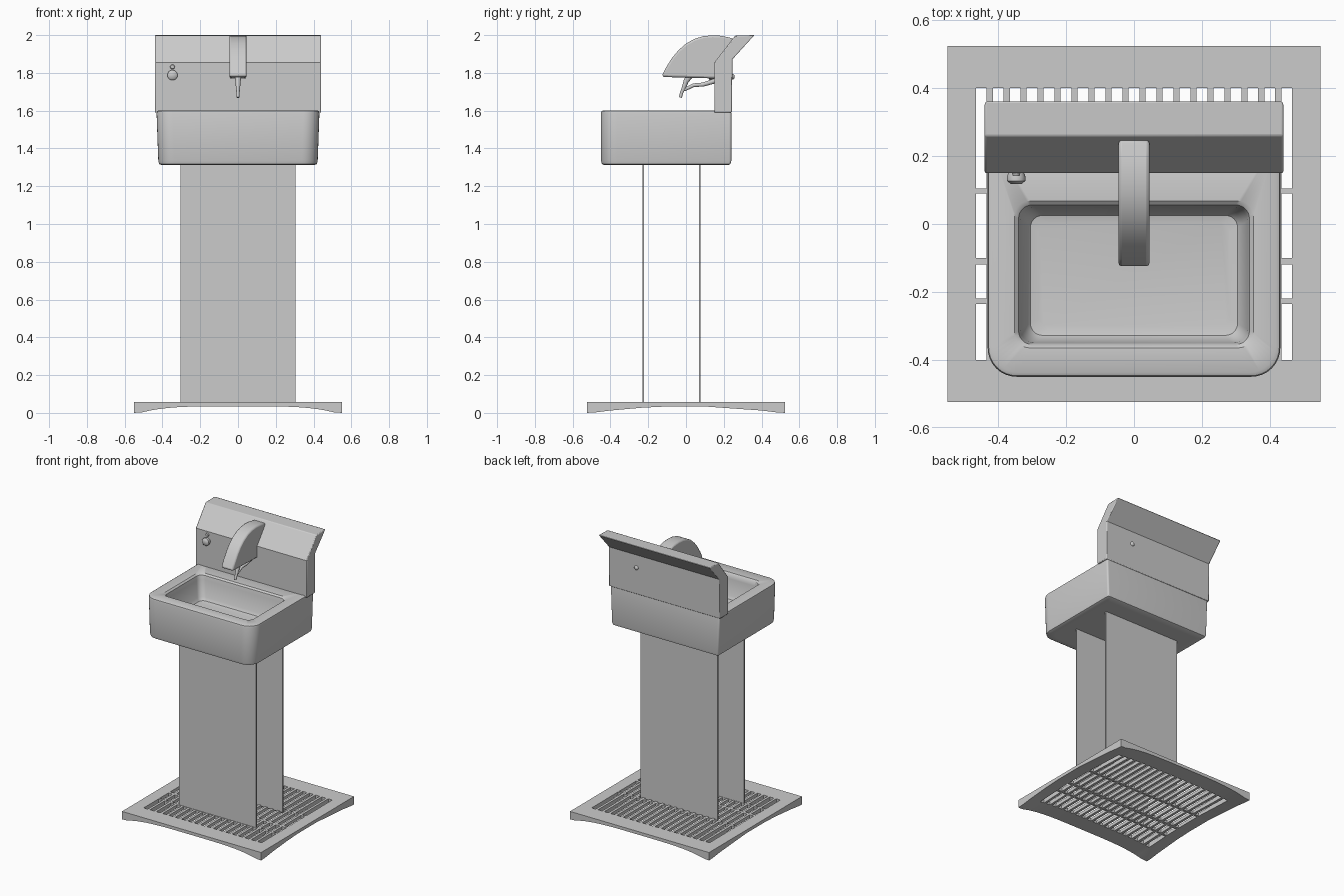
import bpy, bmesh, math
from mathutils import Vector

if "Cube" in bpy.data.objects:
    bpy.data.objects.remove(bpy.data.objects["Cube"])


def finish(name, bm, bevel=0.0, angle=35, segments=2):
    bmesh.ops.recalc_face_normals(bm, faces=bm.faces)
    me = bpy.data.meshes.new(name)
    bm.to_mesh(me)
    bm.free()
    ob = bpy.data.objects.new(name, me)
    bpy.context.collection.objects.link(ob)
    if bevel:
        mod = ob.modifiers.new("soft_edges", 'BEVEL')
        mod.width, mod.segments, mod.limit_method = bevel, segments, 'ANGLE'
        mod.angle_limit = math.radians(50)
    bpy.ops.object.select_all(action='DESELECT')
    bpy.context.view_layer.objects.active = ob
    ob.select_set(True)
    bpy.ops.object.shade_smooth_by_angle(angle=math.radians(angle))
    return ob


def box(name, x, y, z, bevel=0.0):
    bm = bmesh.new()
    bmesh.ops.create_cube(bm, size=1)
    for v in bm.verts:
        v.co = [r[0] + (c + 0.5) * (r[1] - r[0]) for c, r in zip(v.co, (x, y, z))]
    return finish(name, bm, bevel)


def extrude_yz(name, profile, x0, x1, bevel):
    """Side profile of (y, z) points swept along x."""
    bm = bmesh.new()
    face = bm.faces.new([bm.verts.new((x0, y, z)) for y, z in profile])
    new = bmesh.ops.extrude_face_region(bm, geom=[face])["geom"]
    for v in new:
        if isinstance(v, bmesh.types.BMVert):
            v.co.x = x1
    return finish(name, bm, bevel)


def rounded_rect(hx, y0, y1, rf, rb, z, n=8):
    """Ring with front corner radius rf and back corner radius rb."""
    pts = []
    for sx, y, sy, r, a in ((1, y1, -1, rb, 0), (-1, y1, -1, rb, 90),
                            (-1, y0, 1, rf, 180), (1, y0, 1, rf, 270)):
        for i in range(n + 1):
            t = math.radians(a + 90 * i / n)
            pts.append((sx * (hx - r) + r * math.cos(t), y + sy * r + r * math.sin(t), z))
    return pts


def loft(name, rings, angle=35):
    bm = bmesh.new()
    vs = [[bm.verts.new(p) for p in ring] for ring in rings]
    n = len(vs[0])
    for a, b in zip(vs, vs[1:]):
        for i in range(n):
            bm.faces.new((a[i], a[(i + 1) % n], b[(i + 1) % n], b[i]))
    bm.faces.new(vs[0])
    bm.faces.new(vs[-1])
    return finish(name, bm, angle=angle)


def rod(name, pts, radii, n=14):
    """Round rod through points lying in a plane of constant x."""
    pts = [Vector(p) for p in pts]
    rings = []
    for i, p in enumerate(pts):
        d = (pts[min(i + 1, len(pts) - 1)] - pts[max(i - 1, 0)]).normalized()
        u = Vector((1, 0, 0))
        w = d.cross(u)
        rings.append([p + radii[i] * (u * math.cos(2 * math.pi * k / n) + w * math.sin(2 * math.pi * k / n))
                      for k in range(n)])
    return loft(name, rings, 50)


# floor grate: one plate with rows of open slots, thicker at the corners
slots_x = [(0.05 * i - 0.016, 0.05 * i + 0.016) for i in range(-9, 10)]
slots_y = [(-0.40, -0.235), (-0.22, -0.12), (-0.10, 0.09), (0.105, 0.40)]
xs = sorted([-0.55, -0.51, 0.51, 0.55] + [c for s in slots_x for c in s])
ys = sorted([-0.525, -0.48, 0.48, 0.525] + [c for s in slots_y for c in s])
bm = bmesh.new()
grid = [[bm.verts.new((x, y, 0)) for y in ys] for x in xs]
for i in range(len(xs) - 1):
    for j in range(len(ys) - 1):
        mx, my = (xs[i] + xs[i + 1]) / 2, (ys[j] + ys[j + 1]) / 2
        if any(a < mx < b for a, b in slots_x) and any(a < my < b for a, b in slots_y):
            continue
        bm.faces.new((grid[i][j], grid[i + 1][j], grid[i + 1][j + 1], grid[i][j + 1]))
bottom = list(bm.verts)
ext = bmesh.ops.extrude_face_region(bm, geom=list(bm.faces), use_keep_orig=True)["geom"]
for v in bottom:
    k = min(1, (abs(v.co.x) / 0.52) ** 4) * min(1, (abs(v.co.y) / 0.5) ** 2)
    v.co.z = 0.035 * (1 - k)
for v in ext:
    if isinstance(v, bmesh.types.BMVert):
        v.co.z = 0.057
finish("floor_grate", bm)

# pedestal panels
box("front_panel", (-0.305, 0.305), (-0.231, -0.222), (0.05, 1.33))
box("back_panel", (-0.305, 0.305), (0.069, 0.078), (0.05, 1.33))

# basin: outer shell, rolled rim, then down into the bowl
loft("basin", [
    rounded_rect(0.37, -0.40, 0.19, 0.06, 0.01, 1.312),
    rounded_rect(0.405, -0.433, 0.225, 0.075, 0.012, 1.312),
    rounded_rect(0.418, -0.445, 0.236, 0.08, 0.012, 1.318),
    rounded_rect(0.422, -0.45, 0.24, 0.085, 0.012, 1.335),
    rounded_rect(0.431, -0.45, 0.24, 0.085, 0.012, 1.585),
    rounded_rect(0.428, -0.447, 0.238, 0.083, 0.012, 1.597),
    rounded_rect(0.418, -0.438, 0.23, 0.078, 0.012, 1.602),
    rounded_rect(0.352, -0.365, 0.068, 0.045, 0.045, 1.598),
    rounded_rect(0.34, -0.355, 0.056, 0.04, 0.04, 1.588),
    rounded_rect(0.334, -0.35, 0.05, 0.04, 0.04, 1.56),
    rounded_rect(0.32, -0.342, 0.038, 0.04, 0.04, 1.445),
    rounded_rect(0.305, -0.328, 0.025, 0.035, 0.035, 1.425),
    rounded_rect(0.28, -0.305, 0.005, 0.03, 0.03, 1.42)])

# splashback with flared top
extrude_yz("splashback", [(0.15, 1.59), (0.15, 1.855), (0.26, 1.997), (0.362, 2.0),
                          (0.246, 1.872), (0.243, 1.59)], -0.44, 0.44, 0.005)

# curved spout hood
arc = [(-0.128, 1.785), (-0.105, 1.83), (-0.075, 1.878), (-0.04, 1.92), (0.0, 1.955),
       (0.045, 1.98), (0.09, 1.994), (0.14, 1.999), (0.19, 1.996), (0.25, 1.982)]
extrude_yz("spout_hood", arc + [(0.20, 1.85), (0.17, 1.77), (0.0, 1.775), (-0.115, 1.778)],
           -0.046, 0.046, 0.01)

# nozzle and its support arm
rod("nozzle", [(0, 0.02, 1.785), (0, 0.0, 1.755), (0, -0.012, 1.72), (0, -0.022, 1.698), (0, -0.03, 1.67)],
    [0.018, 0.014, 0.011, 0.009, 0.008])
rod("nozzle_arm", [(0, -0.01, 1.71), (0, 0.04, 1.735), (0, 0.09, 1.738), (0, 0.16, 1.76)],
    [0.009, 0.01, 0.011, 0.014])

# push button, its small cap and the rear fitting
rod("push_button", [(-0.347, 0.16, 1.788), (-0.347, 0.14, 1.788), (-0.347, 0.127, 1.788), (-0.347, 0.118, 1.788)],
    [0.02, 0.027, 0.027, 0.016], 20)
rod("button_cap", [(-0.347, 0.155, 1.832), (-0.347, 0.142, 1.832)], [0.014, 0.01])
rod("rear_fitting", [(0.22, 0.235, 1.78), (0.22, 0.25, 1.78), (0.22, 0.256, 1.78)], [0.016, 0.015, 0.008])
